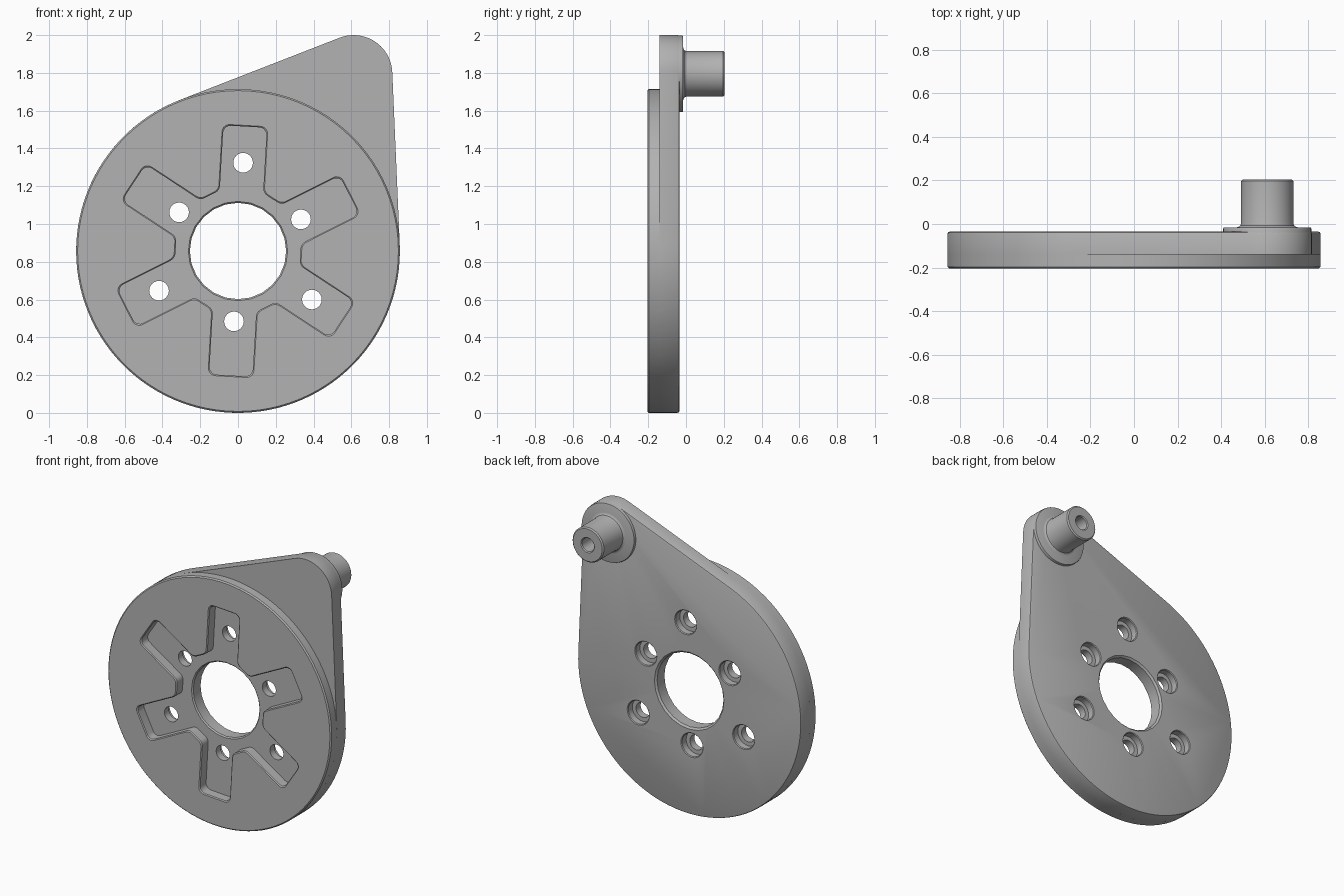
import bpy, bmesh
from math import sin, cos, tan, pi, radians, sqrt, atan2, acos, hypot
from mathutils import Vector

if "Cube" in bpy.data.objects:
    bpy.data.objects.remove(bpy.data.objects["Cube"], do_unlink=True)

grey = bpy.data.materials.new("machined_grey")
colour = (0.45, 0.45, 0.45, 1)
grey.diffuse_color = colour
grey.use_nodes = True
grey.node_tree.nodes["Principled BSDF"].inputs["Base Color"].default_value = colour

DISC = Vector((0, 0.857))
DISC_R = 0.857
TIP = Vector((0.612, 1.795))
TIP_R = 0.205
FRONT, STEP, BACK = -0.205, -0.14, -0.035
TURN = radians(26.7)


def arc(centre, r, start, end, n):
    """Points along an arc in the x-z plane."""
    steps = [start + (end - start) * i / n for i in range(n + 1)]
    return [centre + Vector((cos(a), sin(a))) * r for a in steps]


def circle(centre, r, n):
    return arc(centre, r, 0, 2 * pi, n)[:-1]


def teardrop(inset):
    """Disc and tip circle joined by their common tangents."""
    d = TIP - DISC
    heading = atan2(d.y, d.x)
    spread = acos((DISC_R - TIP_R) / hypot(d.x, d.y))
    a, b = heading + spread, heading - spread
    return (arc(DISC, DISC_R - inset, a, b + 2 * pi, 80)
            + arc(TIP, TIP_R - inset, b, a, 20))


def rounded(corners, n=5):
    """Round each (point, radius) corner of a closed outline."""
    out = []
    for i, (p, r) in enumerate(corners):
        u = (corners[i - 1][0] - p).normalized()
        v = (corners[(i + 1) % len(corners)][0] - p).normalized()
        half = acos(max(-1, min(1, u.dot(v)))) / 2
        centre = p + (u + v).normalized() * r / sin(half)
        s = p + u * (r / tan(half)) - centre
        e = p + v * (r / tan(half)) - centre
        sweep = s.angle_signed(e)
        a = atan2(s.y, s.x)
        out += arc(centre, r, a, a - sweep, n)
    return out


def star(grow):
    """Six-armed recess outline."""
    half, inner, outer = 0.115 + grow, 0.335 + grow, 0.66 + grow
    root = sqrt(inner ** 2 - half ** 2)
    corners = []
    for k in range(6):
        a = TURN + k * pi / 3
        along, side = Vector((cos(a), sin(a))), Vector((-sin(a), cos(a)))
        for x, s, r in ((root, -1, 0.045), (outer, -1, 0.04),
                        (outer, 1, 0.04), (root, 1, 0.045)):
            corners.append((DISC + along * x + side * half * s, r))
    return rounded(corners)


def loft(name, rings):
    """Skin a list of (y, outline) rings and cap both ends."""
    bm = bmesh.new()
    rows = [[bm.verts.new((p.x, y, p.y)) for p in pts] for y, pts in rings]
    for r0, r1 in zip(rows, rows[1:]):
        for i in range(len(r0)):
            j = (i + 1) % len(r0)
            bm.faces.new((r0[i], r0[j], r1[j], r1[i]))
    bm.faces.new(rows[0])
    bm.faces.new(rows[-1])
    bmesh.ops.recalc_face_normals(bm, faces=bm.faces)
    mesh = bpy.data.meshes.new(name)
    bm.to_mesh(mesh)
    bm.free()
    mesh.materials.append(grey)
    ob = bpy.data.objects.new(name, mesh)
    bpy.context.collection.objects.link(ob)
    return ob


def turned(name, centre, profile, n=48):
    """Round part from a (y, radius) profile."""
    return loft(name, [(y, circle(centre, r, n)) for y, r in profile])


def boolean(ob, others, operation):
    for other in others:
        m = ob.modifiers.new(other.name, "BOOLEAN")
        m.operation, m.solver, m.object = operation, "EXACT", other
        other.hide_render = True
    graph = bpy.context.evaluated_depsgraph_get()
    mesh = bpy.data.meshes.new_from_object(ob.evaluated_get(graph))
    ob.modifiers.clear()
    ob.data = mesh
    for other in others:
        bpy.data.objects.remove(other, do_unlink=True)


# Teardrop back plate and round front disc
body = loft("mounting_plate", [(STEP, teardrop(0)), (BACK - 0.01, teardrop(0)),
                               (BACK - 0.003, teardrop(0.003)), (BACK, teardrop(0.01))])
front = turned("front_disc", DISC, [(FRONT, DISC_R - 0.008), (FRONT + 0.008, DISC_R),
                                    (STEP + 0.002, DISC_R)], 96)
boolean(body, [front], "UNION")

# Star recess, centre bore and counterbored bolt holes
FLOOR = FRONT + 0.07
cutters = [
    loft("recess_cutter", [(FRONT - 0.05, star(0.006)), (FRONT, star(0.006)),
                           (FRONT + 0.006, star(0)), (FLOOR, star(0))]),
    turned("bore_cutter", DISC, [(FRONT - 0.1, 0.263), (FLOOR, 0.263), (FLOOR + 0.008, 0.255),
                                 (BACK - 0.012, 0.255), (BACK, 0.267), (BACK + 0.1, 0.267)], 24),
]
for k in range(6):
    a = TURN + k * pi / 3
    reach = 0.468 if k % 2 else 0.373
    spot = DISC + Vector((cos(a), sin(a))) * reach
    cutters.append(turned("bolt_hole_cutter", spot, [
        (FRONT - 0.1, 0.052), (BACK - 0.05, 0.052), (BACK - 0.05, 0.08),
        (BACK - 0.005, 0.08), (BACK, 0.085), (BACK + 0.1, 0.085)], 24))
boolean(body, cutters, "DIFFERENCE")

# Collar and hollow pin with a small fillet at its foot
pin = turned("collar_and_pin", TIP, [
    (BACK - 0.03, 0.203), (-0.022, 0.203), (-0.017, 0.201), (-0.015, 0.196),
    (-0.015, 0.14), (-0.012, 0.13), (-0.006, 0.123), (0.005, 0.12),
    (0.197, 0.12), (0.205, 0.112), (0.205, 0.052), (0.199, 0.046), (0.05, 0.046)])

for ob in (body, pin):
    bpy.ops.object.select_all(action="DESELECT")
    ob.select_set(True)
    bpy.context.view_layer.objects.active = ob
    bpy.ops.object.shade_smooth_by_angle(angle=radians(30))
